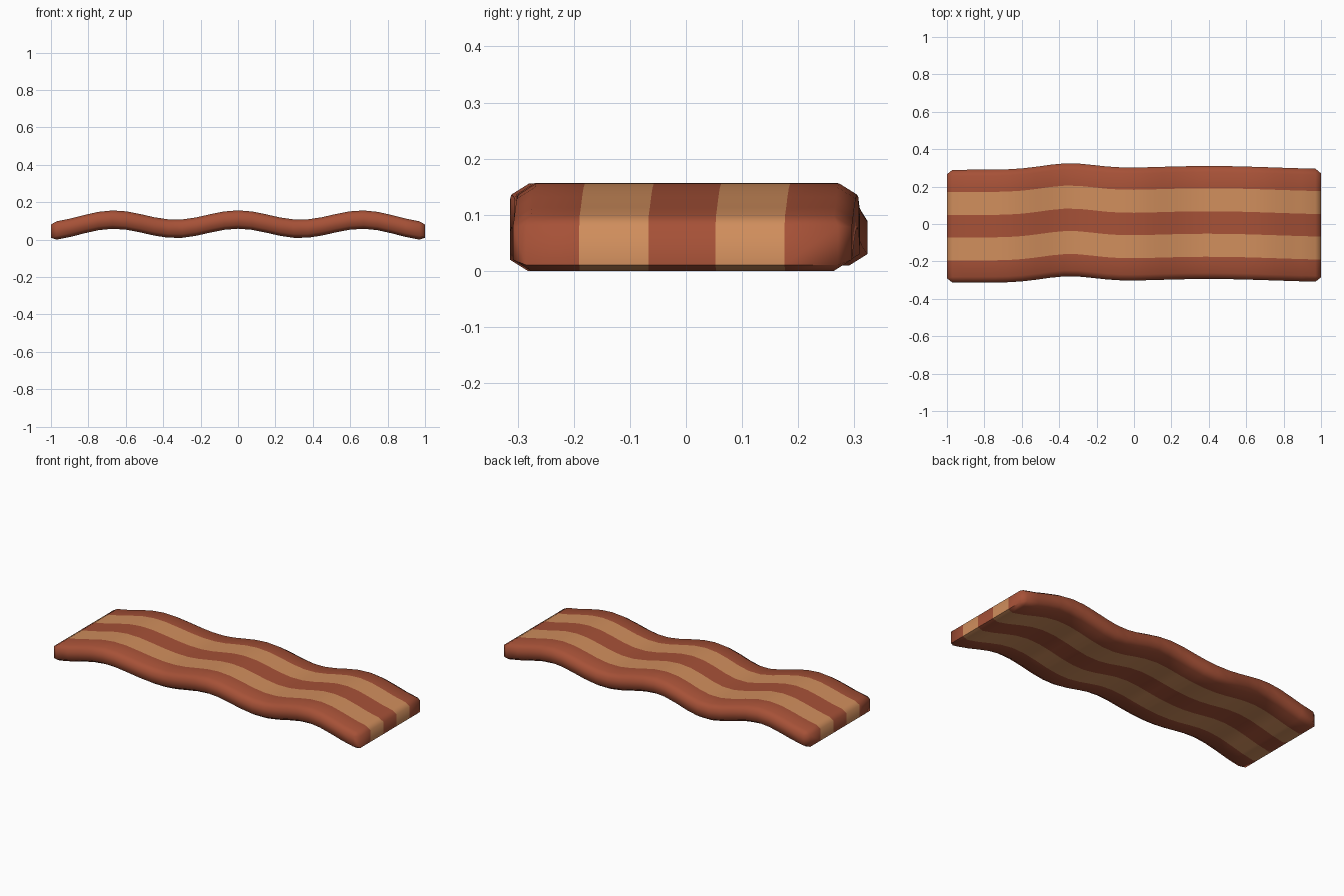
import bpy, bmesh, math

if "Cube" in bpy.data.objects:
    bpy.data.objects.remove(bpy.data.objects["Cube"])


def material(name, rgb):
    m = bpy.data.materials.new(name)
    m.diffuse_color = (*rgb, 1)
    m.use_nodes = True
    m.node_tree.nodes["Principled BSDF"].inputs["Base Color"].default_value = m.diffuse_color
    return m


HALF_T = 0.049                     # half thickness
STRIPES = [-0.27, -0.183, -0.06, 0.06, 0.183, 0.27]
SEGS = 26


def sway(x):
    """Sideways drift of the strip."""
    return (-0.012 + 0.02 * math.exp(-((x - 0.4) / 0.5) ** 2)
            + 0.0325 * math.exp(-((x + 0.35) / 0.2) ** 2))


def wave(x):
    """Height of the strip's middle layer."""
    return 0.091 + 0.025 * math.cos(3 * math.pi * x) - 0.012 * x ** 8


# cross-section: striped top and bottom, chamfered long edges
full = ([(y, -HALF_T) for y in STRIPES] + [(0.302, -0.029), (0.302, 0.029)]
        + [(y, HALF_T) for y in reversed(STRIPES)] + [(-0.302, 0.029), (-0.302, -0.029)])


def end_section():
    """Smaller section at the tips, side points merged into the corners."""
    return [(max(-0.278, min(0.278, y * 1.03 if abs(y) > 0.25 else y)),
             math.copysign(0.035, z)) for y, z in full]


bm = bmesh.new()
stations = [(-1, end_section())]
stations += [(-0.97 + 1.94 * i / SEGS, full) for i in range(SEGS + 1)]
stations += [(1, end_section())]
rings = [[bm.verts.new((x, y + sway(x), z + wave(x))) for y, z in sec] for x, sec in stations]

n = len(full)
for a, b in zip(rings, rings[1:]):
    for i in range(n):
        j = (i + 1) % n
        bm.faces.new((a[i], a[j], b[j], b[i]))

# end caps, one quad per stripe
for r in (rings[0], rings[-1]):
    for i in range(5):
        bm.faces.new((r[i], r[i + 1], r[12 - i], r[13 - i]))

bmesh.ops.remove_doubles(bm, verts=bm.verts, dist=0.003)
bmesh.ops.recalc_face_normals(bm, faces=bm.faces)

# fat stripes by distance from the strip's middle line
for f in bm.faces:
    c = f.calc_center_median()
    f.material_index = 1 if 0.06 < abs(c.y - sway(c.x)) < 0.183 else 0

# rest on the ground
low = min(v.co.z for v in bm.verts)
for v in bm.verts:
    v.co.z -= low

mesh = bpy.data.meshes.new("bacon_strip")
bm.to_mesh(mesh)
bm.free()
mesh.materials.append(material("red meat", (0.38, 0.082, 0.038)))
mesh.materials.append(material("tan fat", (0.63, 0.27, 0.108)))
obj = bpy.data.objects.new("bacon_strip", mesh)
bpy.context.collection.objects.link(obj)
bpy.context.view_layer.objects.active = obj
obj.select_set(True)
bpy.ops.object.shade_smooth_by_angle(angle=math.radians(60))
